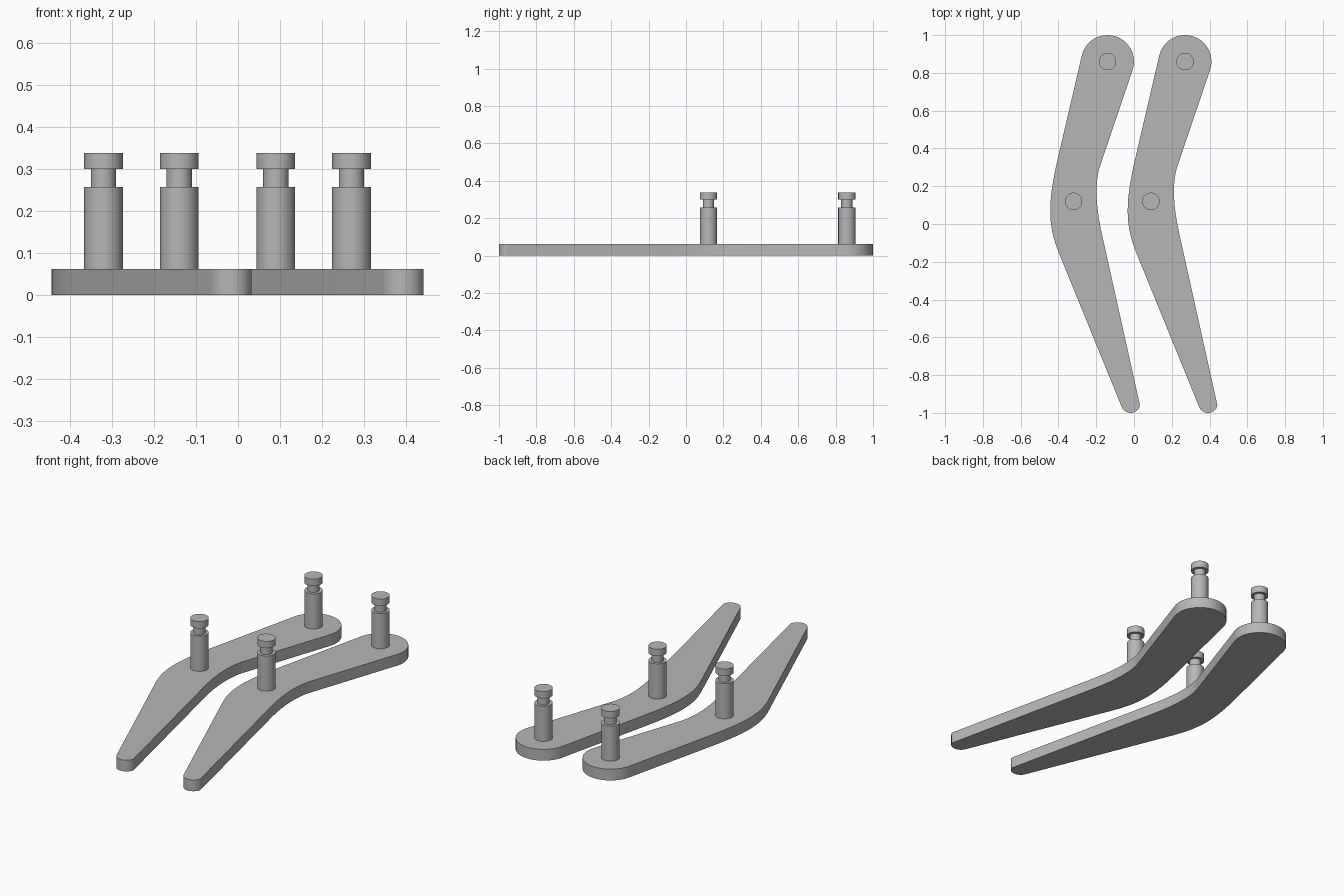
import bpy
import bmesh
from math import cos, sin, pi, radians
from mathutils import Vector
from mathutils.geometry import interpolate_bezier

cube = bpy.data.objects.get("Cube")
if cube:
    bpy.data.objects.remove(cube)

GREY = (0.47, 0.47, 0.47, 1)
grey = bpy.data.materials.new("plain grey")
grey.diffuse_color = GREY
grey.use_nodes = True
grey.node_tree.nodes["Principled BSDF"].inputs["Base Color"].default_value = GREY

THICKNESS = 0.0625


def finish(name, bm, location):
    bmesh.ops.recalc_face_normals(bm, faces=bm.faces)
    mesh = bpy.data.meshes.new(name)
    bm.to_mesh(mesh)
    bm.free()
    mesh.materials.append(grey)
    obj = bpy.data.objects.new(name, mesh)
    obj.location = location
    bpy.context.collection.objects.link(obj)
    bpy.ops.object.select_all(action='DESELECT')
    obj.select_set(True)
    bpy.context.view_layer.objects.active = obj
    bpy.ops.object.shade_smooth_by_angle(angle=radians(30))


def arc(x, y, r, start, end, steps=24):
    angles = [radians(start + (end - start) * i / steps) for i in range(steps + 1)]
    return [Vector((x + r * cos(a), y + r * sin(a), 0)) for a in angles]


def bend(start, corner, end, pull):
    # Curve tangent to the two straight edges that meet at the corner
    a, c, b = (Vector((*p, 0)) for p in (start, corner, end))
    return interpolate_bezier(a, a.lerp(c, pull), b.lerp(c, pull), b, 16)


def blade(name, x):
    # Round head, outer bend, narrow tip, inner bend
    outline = arc(-0.14, 0.86, 0.14, -19.6, 167)
    outline += bend((-0.405, 0.34), (-0.475, 0.035), (-0.395, -0.16), 0.77)
    outline += arc(-0.018, -0.949, 0.051, 202.5, 347.2, 14)
    outline += bend((-0.167, -0.066), (-0.224, 0.184), (-0.177, 0.315), 0.67)
    bm = bmesh.new()
    base = bm.faces.new([bm.verts.new(p) for p in outline])
    top = bmesh.ops.extrude_face_region(bm, geom=[base], use_keep_orig=True)["geom"]
    bmesh.ops.translate(bm, vec=(0, 0, THICKNESS),
                        verts=[v for v in top if isinstance(v, bmesh.types.BMVert)])
    finish(name, bm, (x, 0, 0))


def peg(name, x, y):
    # Turned pin with a grooved neck below its cap
    profile = [(0.046, 0.05), (0.046, 0.257), (0.03, 0.257),
               (0.03, 0.30), (0.046, 0.30), (0.046, 0.338)]
    sides = 40
    bm = bmesh.new()
    rings = [[bm.verts.new((r * cos(2 * pi * i / sides), r * sin(2 * pi * i / sides), z))
              for i in range(sides)] for r, z in profile]
    for low, high in zip(rings, rings[1:]):
        for i in range(sides):
            j = (i + 1) % sides
            bm.faces.new((low[i], low[j], high[j], high[i]))
    bm.faces.new(rings[0])
    bm.faces.new(rings[-1])
    finish(name, bm, (x, y, 0))


for side, shift in (("right", 0), ("left", 0.41)):
    blade(side + "_blade", shift)
    peg(side + "_middle_peg", shift - 0.32, 0.12)
    peg(side + "_back_peg", shift - 0.14, 0.86)
